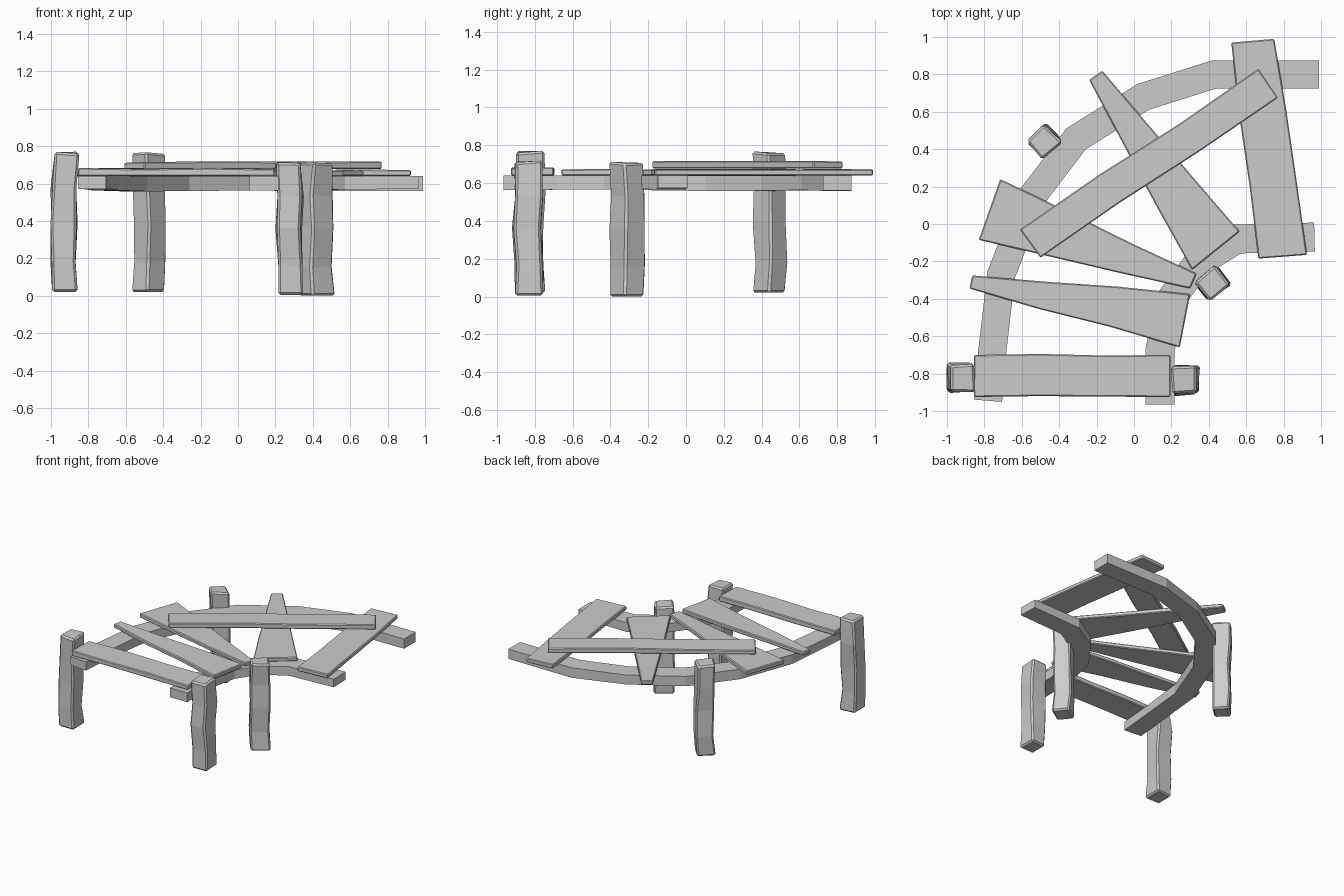
import bpy, bmesh, random
from mathutils import Vector, Matrix

random.seed(4)
old = bpy.data.objects.get("Cube")
if old:
    bpy.data.objects.remove(old, do_unlink=True)

wood = bpy.data.materials.new("weathered grey wood")
wood.use_nodes = True
GREY = (0.6, 0.6, 0.6, 1)
wood.diffuse_color = GREY
wood.node_tree.nodes["Principled BSDF"].inputs["Base Color"].default_value = GREY


def loft(name, rings, bevel):
    """Skin a row of four-cornered sections, cap the ends and chip the edges."""
    bm = bmesh.new()
    rows = [[bm.verts.new(p) for p in ring] for ring in rings]
    for a, b in zip(rows, rows[1:]):
        for i in range(4):
            j = (i + 1) % 4
            bm.faces.new((a[i], a[j], b[j], b[i]))
    bm.faces.new(rows[0])
    bm.faces.new(rows[-1])
    bmesh.ops.recalc_face_normals(bm, faces=bm.faces)
    mesh = bpy.data.meshes.new(name)
    bm.to_mesh(mesh)
    bm.free()
    mesh.materials.append(wood)
    obj = bpy.data.objects.new(name, mesh)
    bpy.context.collection.objects.link(obj)
    if bevel:
        mod = obj.modifiers.new("chipped edges", "BEVEL")
        mod.width, mod.segments, mod.limit_method = bevel, 1, "ANGLE"
    return obj


def jitter(amount):
    return random.uniform(-amount, amount)


def rail(name, path, width, z0, z1):
    """Beam following a bent path with mitred corners."""
    pts = [Vector(p) for p in path]
    rings = []
    for i, p in enumerate(pts):
        d_in = (p - pts[max(i - 1, 0)]).normalized()
        d_out = (pts[min(i + 1, len(pts) - 1)] - p).normalized()
        t = (d_in + d_out).normalized()
        ref = d_out if d_out.length > 0 else d_in
        n = Vector((-t.y, t.x)) * (width / 2 / max(t.dot(ref), 0.5))
        a, b = p + n, p - n
        low = z0 + jitter(0.008)
        rings.append([(a.x, a.y, low), (b.x, b.y, low),
                      (b.x, b.y, z1), (a.x, a.y, z1)])
    loft(name, rings, 0)


def plank(name, corners, z0, z1):
    """Tapered board: corners run along one end, then back along the other."""
    a0, b0, b1, a1 = [Vector(c) for c in corners]
    rings = []
    for k in range(4):
        f = k / 3
        a, b = a0.lerp(a1, f), b0.lerp(b1, f)
        if k in (1, 2):
            side = (a - b).normalized() * 0.008
            a, b = a + side * jitter(1), b + side * jitter(1)
        ta, tb = z1 + jitter(0.004), z1 + jitter(0.004)
        rings.append([(a.x, a.y, z0), (b.x, b.y, z0), (b.x, b.y, tb), (a.x, a.y, ta)])
    loft(name, rings, 0.006)


def post(name, x, y, size_x, size_y, angle, z0, z1):
    """Rough hewn post with a wavering outline."""
    spin = Matrix.Rotation(angle, 3, "Z")
    rings = []
    for f in (0, 0.22, 0.5, 0.75, 1):
        drift = Vector((jitter(0.007), jitter(0.007), 0))
        ring = []
        for sx, sy in ((-1, -1), (1, -1), (1, 1), (-1, 1)):
            p = Vector((sx * size_x / 2 + jitter(0.007), sy * size_y / 2 + jitter(0.007), 0))
            z = z0 + (z1 - z0) * f + (jitter(0.008) if 0 < f else 0)
            ring.append(spin @ p + drift + Vector((x, y, z)))
        rings.append(ring)
    loft(name, rings, 0.012)


# Bent support beams
rail("outer_rail", [(0.99, 0.8), (0.43, 0.8), (0.05, 0.68), (-0.31, 0.455), (-0.55, 0.14),
                    (-0.71, -0.27), (-0.76, -0.7), (-0.78, -0.945)], 0.15, 0.565, 0.64)
rail("inner_rail", [(0.965, -0.07), (0.55, -0.08), (0.34, -0.21), (0.2, -0.4),
                    (0.14, -0.67), (0.14, -0.965)], 0.155, 0.57, 0.64)

# Deck boards
plank("front_plank", [(-0.855, -0.7), (-0.855, -0.925), (0.195, -0.925), (0.195, -0.7)], 0.64, 0.68)
plank("second_plank", [(-0.865, -0.275), (-0.88, -0.345), (0.245, -0.66), (0.3, -0.375)], 0.64, 0.672)
plank("third_plank", [(-0.715, 0.24), (-0.83, -0.085), (0.3, -0.345), (0.335, -0.265)], 0.638, 0.67)
plank("fourth_plank", [(-0.17, 0.82), (-0.24, 0.77), (0.31, -0.245), (0.565, -0.04)], 0.638, 0.67)
plank("end_plank", [(0.75, 0.99), (0.52, 0.97), (0.665, -0.185), (0.925, -0.165)], 0.64, 0.675)
plank("loose_plank", [(-0.61, -0.03), (-0.5, -0.18), (0.77, 0.675), (0.665, 0.83)], 0.677, 0.714)

# Posts
post("front_right_post", -0.925, -0.825, 0.135, 0.145, 0, 0.02, 0.765)
post("front_left_post", 0.275, -0.835, 0.135, 0.145, 0, 0.005, 0.712)
post("inner_post", 0.415, -0.315, 0.145, 0.13, 0.66, 0, 0.712)
post("outer_post", -0.475, 0.44, 0.135, 0.13, 0.76, 0.02, 0.762)
